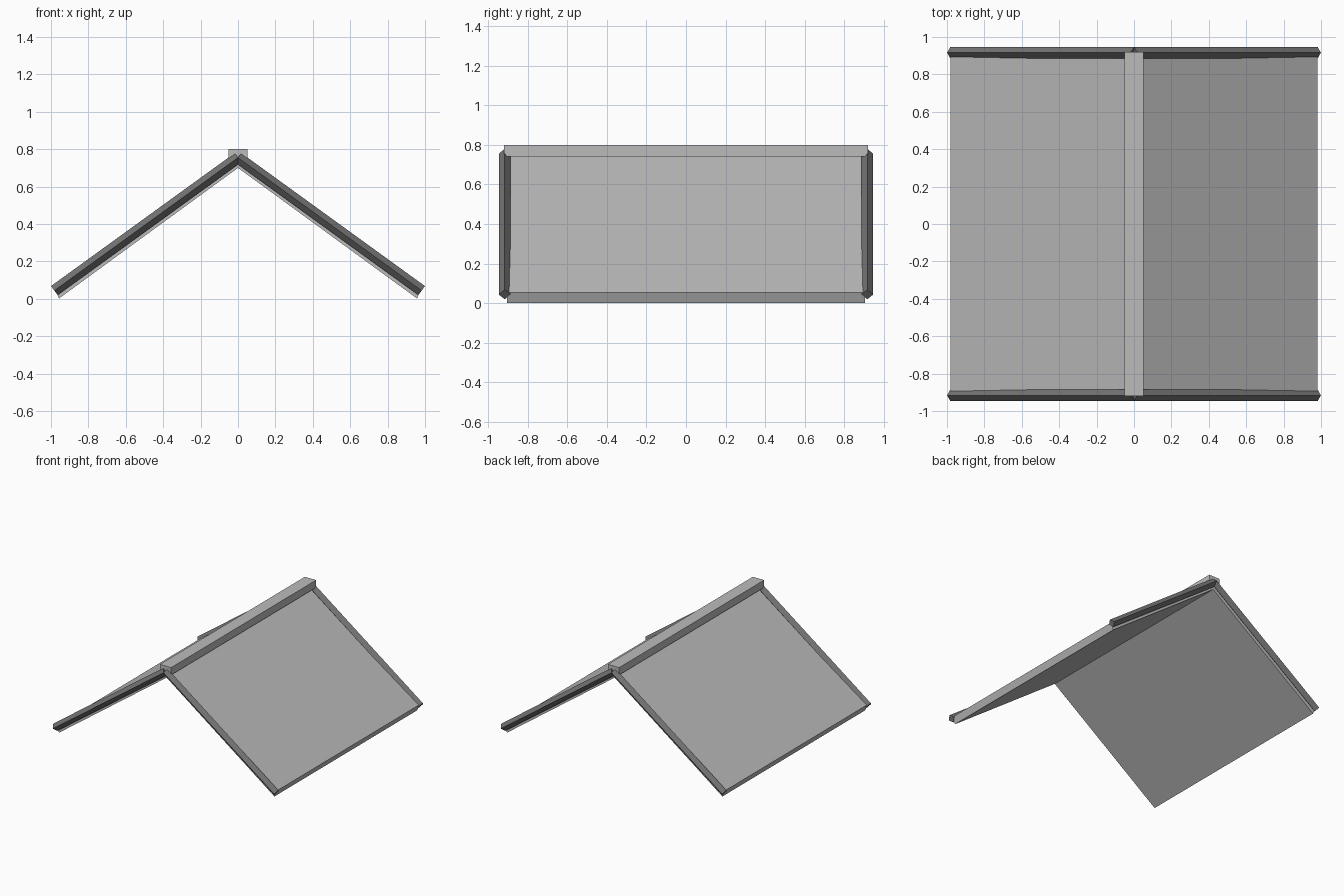
import bpy
import math
from mathutils import Vector, Matrix

if "Cube" in bpy.data.objects:
    bpy.data.objects.remove(bpy.data.objects["Cube"])


def material(name, value):
    m = bpy.data.materials.new(name)
    m.diffuse_color = (value, value, value, 1)
    m.use_nodes = True
    m.node_tree.nodes["Principled BSDF"].inputs["Base Color"].default_value = m.diffuse_color
    return m


LIGHT = material("light grey", 0.50)
DARK = material("dark grey", 0.17)


def make(name, verts, faces, mat):
    me = bpy.data.meshes.new(name)
    me.from_pydata(verts, [], faces)
    me.materials.append(mat)
    ob = bpy.data.objects.new(name, me)
    bpy.context.collection.objects.link(ob)
    return ob


def extrude_y(name, profile, half, mat):
    """Counter-clockwise (x, z) profile seen from the front, extruded along y."""
    n = len(profile)
    verts = [(x, y, z) for y in (-half, half) for x, z in profile]
    faces = [tuple(range(n)), tuple(range(2 * n - 1, n - 1, -1))]
    faces += [(i, i + n, (i + 1) % n + n, (i + 1) % n) for i in range(n)]
    return make(name, verts, faces, mat)


# Two roof slopes meeting at the ridge
extrude_y("right_roof_slope",
          [(0, 0.70), (0.957, 0.002), (0.98, 0.055), (0, 0.742)], 0.905, LIGHT)
extrude_y("left_roof_slope",
          [(0, 0.742), (-0.98, 0.055), (-0.957, 0.002), (0, 0.70)], 0.905, LIGHT)

# Ridge cap resting on the peak
extrude_y("ridge_cap",
          [(-0.05, 0.74), (0.05, 0.74), (0.05, 0.80), (-0.05, 0.80)], 0.92, LIGHT)

# Four-sided gable trim rods, square section turned on its corner
for side, sx in (("left", -1), ("right", 1)):
    for end, y in (("front", -0.916), ("back", 0.916)):
        a, b = Vector((sx * 0.982, y, 0.044)), Vector((0, y, 0.755))
        d = (b - a).normalized()
        u = Vector((0, 1, 0))
        v = d.cross(u)
        r = 0.03
        ring = [u * r, v * r, -u * r, -v * r]
        verts = [p + o for p in (a, b) for o in ring]
        faces = [(3, 2, 1, 0), (4, 5, 6, 7)]
        faces += [(i, (i + 1) % 4, (i + 1) % 4 + 4, i + 4) for i in range(4)]
        make(f"{end}_{side}_gable_trim", verts, faces, DARK)
